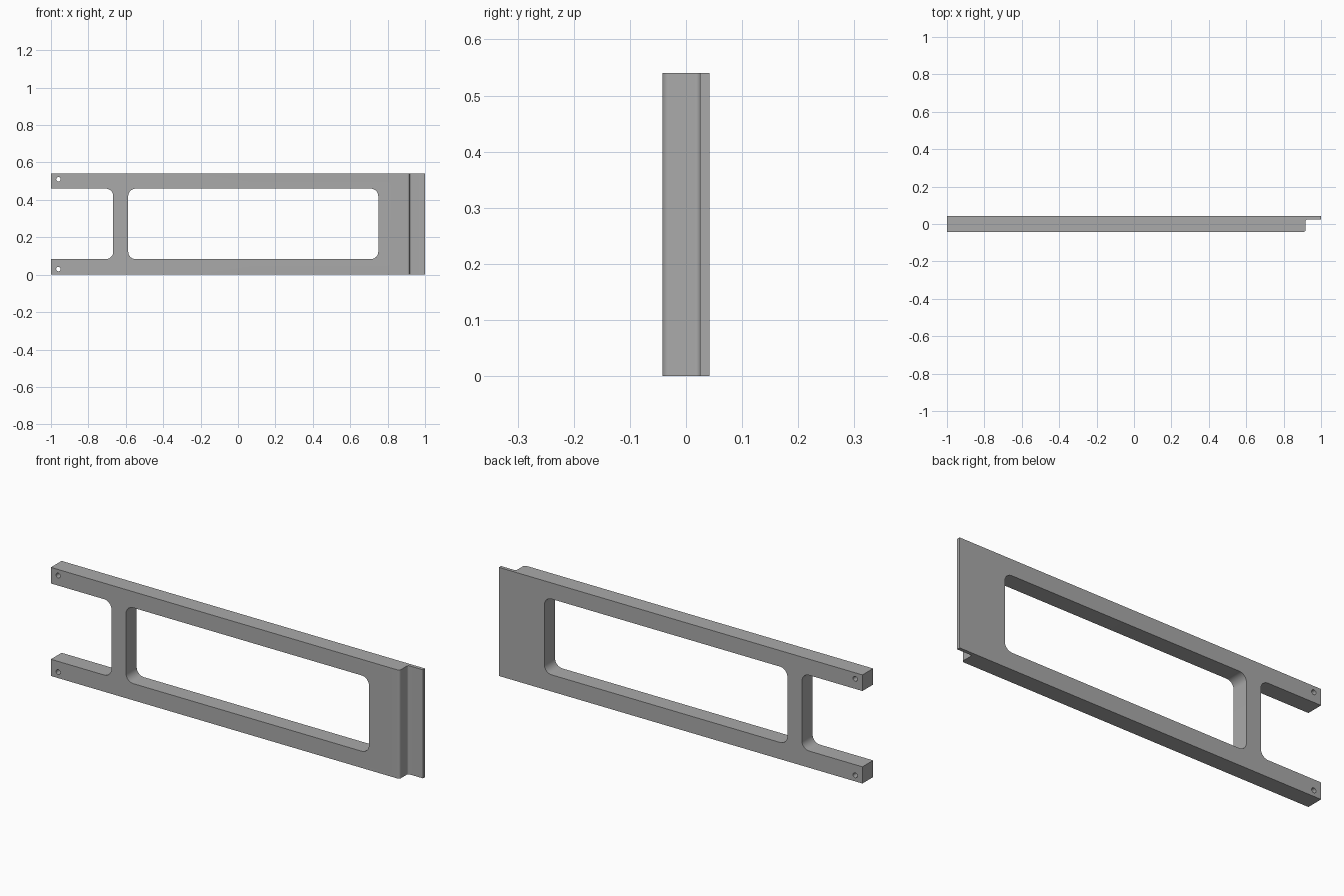
import bpy
import math
from mathutils import Vector

cube = bpy.data.objects.get("Cube")
if cube:
    bpy.data.objects.remove(cube, do_unlink=True)

HEIGHT, BACK, FRONT = 0.54, 0.042, -0.042
LIP_Y, STEP_X = 0.025, 0.918

grey = bpy.data.materials.new("plain grey")
grey.use_nodes = True
color = (0.40, 0.40, 0.40, 1)
grey.diffuse_color = color
grey.node_tree.nodes["Principled BSDF"].inputs["Base Color"].default_value = color


def rounded(corners, steps=8):
    """Outline from (x, y, radius) right-angled corners."""
    pts = []
    for i, (x, y, r) in enumerate(corners):
        p = Vector((x, y))
        if r == 0:
            pts.append(p)
            continue
        to_prev = (Vector(corners[i - 1][:2]) - p).normalized()
        to_next = (Vector(corners[(i + 1) % len(corners)][:2]) - p).normalized()
        centre = p + r * (to_prev + to_next)
        for k in range(steps + 1):
            a = k / steps * math.pi / 2
            pts.append(centre - r * (to_next * math.cos(a) + to_prev * math.sin(a)))
    return pts


def prism(name, outline, axis, low, high):
    """Extrude an outline along z (plan outline) or y (front outline)."""
    def place(p, t):
        return (p.x, p.y, t) if axis == "z" else (p.x, t, p.y)
    n = len(outline)
    verts = [place(p, t) for t in (low, high) for p in outline]
    faces = [list(range(n))[::-1], list(range(n, 2 * n))]
    faces += [(i, (i + 1) % n, (i + 1) % n + n, i + n) for i in range(n)]
    if axis == "y":
        faces = [list(f)[::-1] for f in faces]
    mesh = bpy.data.meshes.new(name)
    mesh.from_pydata(verts, [], faces)
    mesh.materials.append(grey)
    obj = bpy.data.objects.new(name, mesh)
    bpy.context.collection.objects.link(obj)
    return obj


# Plate with a thin stepped lip at its left end
frame = prism("frame", rounded([
    (-1, FRONT, 0), (STEP_X, FRONT, 0.013), (STEP_X, LIP_Y, 0.009),
    (1, LIP_Y, 0), (1, BACK, 0), (-1, BACK, 0)]), "z", 0, HEIGHT)

# Main window, open fork and the two pin holes
low, high, r = 0.083, 0.46, 0.04
window = [(-0.587, low, r), (0.75, low, r), (0.75, high, r), (-0.587, high, r)]
fork = [(-1.1, low, 0), (-0.667, low, r), (-0.667, high, r), (-1.1, high, 0)]
outlines = [rounded(window), rounded(fork)]
for z in (0.03, HEIGHT - 0.03):
    outlines.append([Vector((-0.96 + 0.012 * math.cos(a), z + 0.012 * math.sin(a)))
                     for a in (math.tau * k / 24 for k in range(24))])

bpy.ops.object.select_all(action="DESELECT")
bpy.context.view_layer.objects.active = frame
frame.select_set(True)
for outline in outlines:
    cutter = prism("cutter", outline, "y", -0.1, 0.1)
    cutter.hide_render = True
    cut = frame.modifiers.new("opening", "BOOLEAN")
    cut.operation = "DIFFERENCE"
    cut.solver = "EXACT"
    cut.object = cutter
    bpy.ops.object.modifier_apply(modifier=cut.name)
    bpy.data.objects.remove(cutter, do_unlink=True)

bpy.ops.object.shade_smooth_by_angle(angle=math.radians(30))
